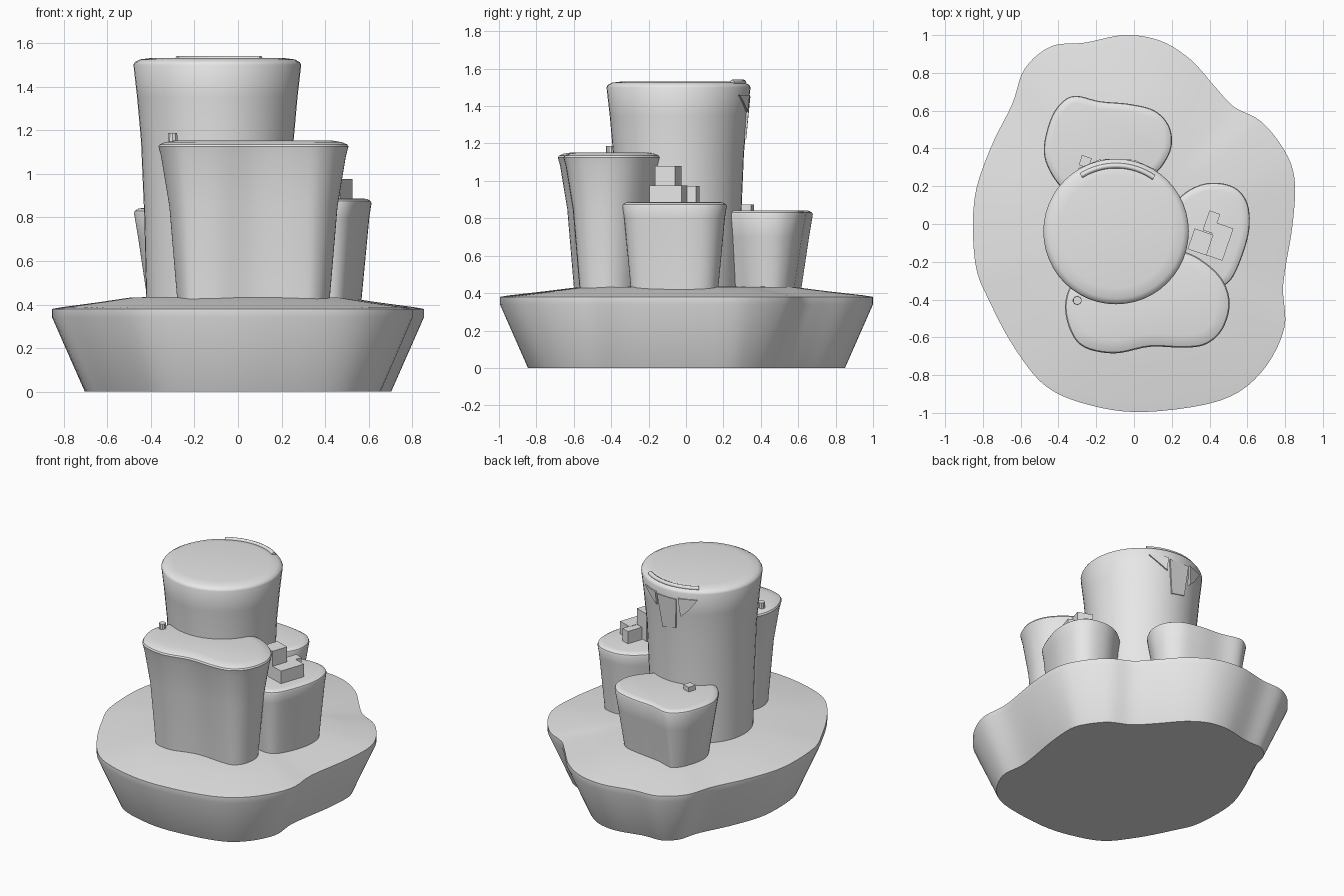
import bpy, bmesh, math
from math import cos, sin, radians
from mathutils import Vector

cube = bpy.data.objects.get("Cube")
if cube:
    bpy.data.objects.remove(cube, do_unlink=True)

GREY = (0.8, 0.8, 0.8, 1)
mat = bpy.data.materials.new("plain_grey")
mat.use_nodes = True
mat.diffuse_color = GREY
for node in mat.node_tree.nodes:
    if node.type == 'BSDF_PRINCIPLED':
        node.inputs["Base Color"].default_value = GREY


def finish(name, bm, angle=35):
    bmesh.ops.recalc_face_normals(bm, faces=bm.faces)
    mesh = bpy.data.meshes.new(name)
    bm.to_mesh(mesh)
    bm.free()
    mesh.materials.append(mat)
    ob = bpy.data.objects.new(name, mesh)
    bpy.context.collection.objects.link(ob)
    bpy.ops.object.select_all(action='DESELECT')
    ob.select_set(True)
    bpy.context.view_layer.objects.active = ob
    bpy.ops.object.shade_smooth_by_angle(angle=radians(angle))
    return ob


def smooth_loop(pts, steps=5):
    """Closed Catmull-Rom curve through the control points."""
    p = [Vector(q) for q in pts]
    n, out = len(p), []
    for i in range(n):
        a, b, c, d = (p[(i + k) % n] for k in (-1, 0, 1, 2))
        for s in range(steps):
            t = s / steps
            out.append(0.5 * (2 * b + (c - a) * t + (2 * a - 5 * b + 4 * c - d) * t * t
                              + (3 * b - a - 3 * c + d) * t ** 3))
    return out


def inset(loop, dist, reach=5):
    """Move an anticlockwise loop inwards along softened normals."""
    n, out = len(loop), []
    for i, q in enumerate(loop):
        t = (loop[(i + reach) % n] - loop[i - reach]).normalized()
        out.append(q + Vector((-t.y, t.x)) * dist)
    return out


def loft(name, loop, rings, angle=35):
    """Stack rings given as (inset, height, scale) and cap both ends."""
    bm = bmesh.new()
    rows = [[bm.verts.new((q.x * s, q.y * s, z)) for q in inset(loop, d)]
            for d, z, s in rings]
    n = len(loop)
    for lo, hi in zip(rows, rows[1:]):
        for i in range(n):
            j = (i + 1) % n
            bm.faces.new((lo[i], lo[j], hi[j], hi[i]))
    bm.faces.new(rows[0][::-1])
    bm.faces.new(rows[-1])
    return finish(name, bm, angle)


def box(name, x, y, z0, z1, w, d, turn=0.0):
    bm = bmesh.new()
    bmesh.ops.create_cube(bm, size=1)
    for v in bm.verts:
        v.co = Vector((v.co.x * w, v.co.y * d, v.co.z * (z1 - z0)))
    ob = finish(name, bm)
    ob.location = (x, y, (z0 + z1) / 2)
    ob.rotation_euler.z = radians(turn)
    return ob


# Wavy island base
base = smooth_loop([
    (.85, .24), (.79, .40), (.67, .545), (.53, .62), (.43, .725), (.30, .87), (.14, .97),
    (-.05, 1), (-.26, .96), (-.44, .94), (-.58, .82), (-.645, .635), (-.76, .40),
    (-.845, .13), (-.84, -.21), (-.76, -.42), (-.63, -.66), (-.465, -.86), (-.23, -.96),
    (.06, -.995), (.455, -.935), (.67, -.79), (.795, -.555), (.79, -.32), (.84, 0)])
loft("island_base", base, [(.15, 0, 1), (0, .34, 1), (0, .38, 1), (.03, .388, .98),
                           (.03, .41, .78), (.03, .432, .6), (.03, .436, .4)], 50)

# Round main tower
CX, CY = -.095, -.04
bm = bmesh.new()
SIDES = 48
profile = [(.325, .38), (.335, .8), (.35, 1.15), (.368, 1.35), (.385, 1.5),
           (.378, 1.513), (.355, 1.525), (.3, 1.532)]
rows = [[bm.verts.new((CX + r * cos(math.tau * i / SIDES), CY + r * sin(math.tau * i / SIDES), z))
         for i in range(SIDES)] for r, z in profile]
for lo, hi in zip(rows, rows[1:]):
    for i in range(SIDES):
        j = (i + 1) % SIDES
        bm.faces.new((lo[i], lo[j], hi[j], hi[i]))
bm.faces.new(rows[0][::-1])
bm.faces.new(rows[-1])
finish("main_tower", bm, 45)

# Front tower
front = smooth_loop([
    (-.365, -.43), (-.335, -.57), (-.26, -.655), (-.1, -.685), (.085, -.65), (.27, -.655),
    (.385, -.635), (.47, -.555), (.507, -.42), (.465, -.29), (.35, -.185), (.23, -.14),
    (0, -.12), (-.2, -.2), (-.32, -.3)])
loft("front_tower", front, [(.088, .4, 1), (.05, .85, 1), (.012, 1.08, 1), (0, 1.125, 1),
                            (.006, 1.135, 1), (.03, 1.145, 1), (.07, 1.152, 1)])

# Low tower on the left side
side = smooth_loop([
    (.61, -.03), (.6, .11), (.53, .195), (.41, .218), (.3, .185), (.2, .1), (.12, 0),
    (.12, -.15), (.25, -.29), (.4, -.34), (.5, -.31), (.565, -.19)])
loft("side_tower", side, [(.048, .4, 1), (.01, .8, 1), (0, .865, 1), (.004, .875, 1),
                          (.02, .884, 1), (.04, .887, 1)])

# Low tower at the back
back = smooth_loop([
    (.2, .42), (.185, .52), (.11, .6), (-.02, .635), (-.18, .65), (-.3, .678), (-.37, .655),
    (-.435, .57), (-.476, .42), (-.46, .31), (-.38, .19), (-.25, .12), (-.05, .14),
    (.095, .25), (.165, .33)])
loft("back_tower", back, [(.065, .4, 1), (.02, .7, 1), (0, .82, 1), (.004, .83, 1),
                          (.02, .84, 1), (.04, .843, 1)])

# Stepped blocks on the side tower and small knobs
box("tall_block", .352, -.095, .86, 1.08, .105, .115, -19)
box("wide_block", .45, -.093, .86, .975, .1, .18, -19)
box("narrow_block", .41, .01, .86, .973, .06, .11, -19)
box("back_knob", -.258, .33, .82, .875, .055, .055, -18)
bm = bmesh.new()
bmesh.ops.create_cone(bm, cap_ends=True, segments=10, radius1=.024, radius2=.022, depth=.07)
finish("front_knob", bm).location = (-.3, -.405, 1.152)


def on_tower(angle, radius, z):
    a = radians(angle)
    return (CX + radius * cos(a), CY + radius * sin(a), z)


# Curved handle along the back rim
curve = bpy.data.curves.new("rim_handle_path", 'CURVE')
curve.dimensions = '3D'
curve.bevel_depth = .014
curve.bevel_resolution = 2
curve.use_fill_caps = True
spline = curve.splines.new('POLY')
spline.points.add(16)
for i, point in enumerate(spline.points):
    point.co = (*on_tower(122 - 67 * i / 16, .349, 1.527), 1)
curve.materials.append(mat)
handle = bpy.data.objects.new("rim_handle", curve)
bpy.context.collection.objects.link(handle)


# Broken panel below the handle
def plate(name, corners):
    bm = bmesh.new()
    inner = [bm.verts.new(on_tower(a, r - .03, z)) for a, r, z in corners]
    outer = [bm.verts.new(on_tower(a, r, z)) for a, r, z in corners]
    n = len(corners)
    for i in range(n):
        j = (i + 1) % n
        bm.faces.new((inner[i], inner[j], outer[j], outer[i]))
    bm.faces.new(inner[::-1])
    bm.faces.new(outer)
    finish(name, bm, 20)


plate("centre_panel", [(78, .39, 1.45), (100, .39, 1.45), (98, .367, 1.24), (82, .365, 1.22)])
plate("panel_wing_left", [(57, .39, 1.46), (76, .392, 1.46), (76, .382, 1.37), (67, .384, 1.41)])
plate("panel_wing_right", [(102, .392, 1.46), (121, .39, 1.46), (112, .384, 1.38), (104, .38, 1.33)])
